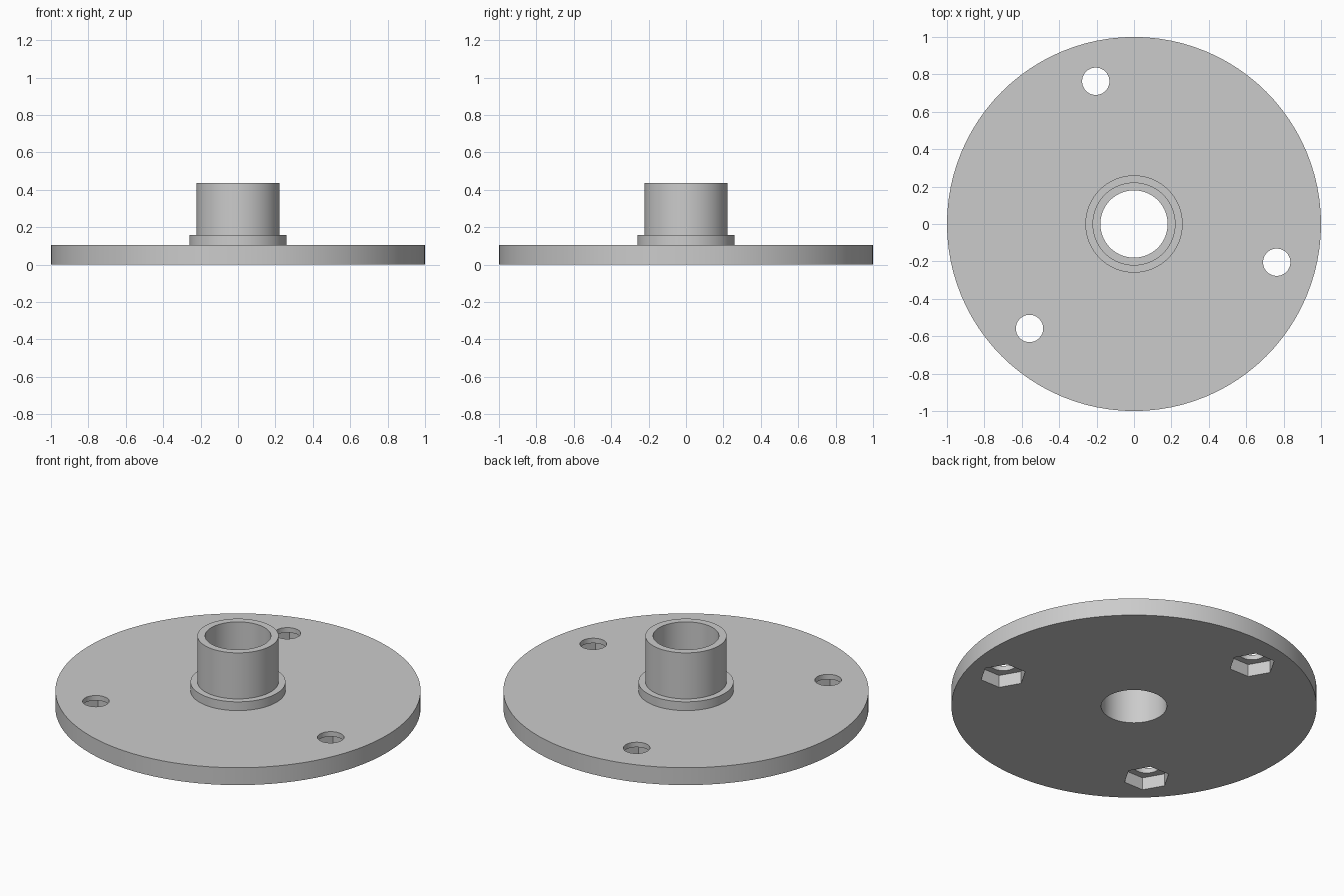
import bpy
import bmesh
from math import cos, sin, radians, tau
from mathutils import Matrix, Vector

cube = bpy.data.objects.get("Cube")
if cube:
    bpy.data.objects.remove(cube, do_unlink=True)

SEGMENTS = 96
PLATE_TOP, COLLAR_TOP, TUBE_TOP = 0.105, 0.158, 0.436
BORE, TUBE, COLLAR, RIM = 0.18, 0.222, 0.26, 1.0
BOLT_CIRCLE, BOLT_RADIUS = 0.79, 0.073
NUT_RADIUS, NUT_DEPTH = 0.128, 0.075

grey = bpy.data.materials.new("light grey")
grey.use_nodes = True
colour = (0.6, 0.6, 0.6, 1)
grey.diffuse_color = colour
grey.node_tree.nodes["Principled BSDF"].inputs["Base Color"].default_value = colour


def make_object(name, bm):
    bmesh.ops.recalc_face_normals(bm, faces=bm.faces)
    mesh = bpy.data.meshes.new(name)
    bm.to_mesh(mesh)
    bm.free()
    mesh.materials.append(grey)
    obj = bpy.data.objects.new(name, mesh)
    bpy.context.collection.objects.link(obj)
    return obj


def lathe(name, profile):
    """Turn a closed (radius, height) profile around the z axis."""
    bm = bmesh.new()
    rings = []
    for i in range(SEGMENTS):
        a = tau * i / SEGMENTS
        rings.append([bm.verts.new((r * cos(a), r * sin(a), z)) for r, z in profile])
    n = len(profile)
    for i, ring in enumerate(rings):
        following = rings[(i + 1) % SEGMENTS]
        for j in range(n):
            k = (j + 1) % n
            bm.faces.new((ring[j], following[j], following[k], ring[k]))
    return make_object(name, bm)


def bolt_cutter(name, sides, radius, bottom, top):
    """Three identical prisms spread around the bolt circle."""
    bm = bmesh.new()
    for angle in (105, 225, 345):
        a = radians(angle)
        centre = Vector((BOLT_CIRCLE * cos(a), BOLT_CIRCLE * sin(a), (bottom + top) / 2))
        # Start every prism with a corner on the x axis
        turn = Matrix.Rotation(radians(90), 4, "Z")
        bmesh.ops.create_cone(bm, cap_ends=True, segments=sides, radius1=radius,
                              radius2=radius, depth=top - bottom,
                              matrix=Matrix.Translation(centre) @ turn)
    cutter = make_object(name, bm)
    cutter.hide_render = True
    return cutter


# Round plate with stepped collar and open tube
flange = lathe("flange_plate_and_hub", [
    (BORE, 0), (RIM, 0), (RIM, PLATE_TOP), (COLLAR, PLATE_TOP),
    (COLLAR, COLLAR_TOP), (TUBE, COLLAR_TOP), (TUBE, TUBE_TOP), (BORE, TUBE_TOP)])

# Bolt holes through the plate and hexagonal nut pockets underneath
cutters = [bolt_cutter("bolt_hole_cutter", 48, BOLT_RADIUS, -0.1, 0.2),
           bolt_cutter("nut_pocket_cutter", 6, NUT_RADIUS, -0.1, NUT_DEPTH)]
bpy.context.view_layer.objects.active = flange
for cutter in cutters:
    mod = flange.modifiers.new(cutter.name, "BOOLEAN")
    mod.operation = "DIFFERENCE"
    mod.solver = "EXACT"
    mod.object = cutter
    bpy.ops.object.modifier_apply(modifier=mod.name)
for cutter in cutters:
    bpy.data.objects.remove(cutter, do_unlink=True)

# Smooth round walls, crisp edges
bpy.ops.object.select_all(action="DESELECT")
flange.select_set(True)
bpy.ops.object.shade_smooth_by_angle(angle=radians(30))
